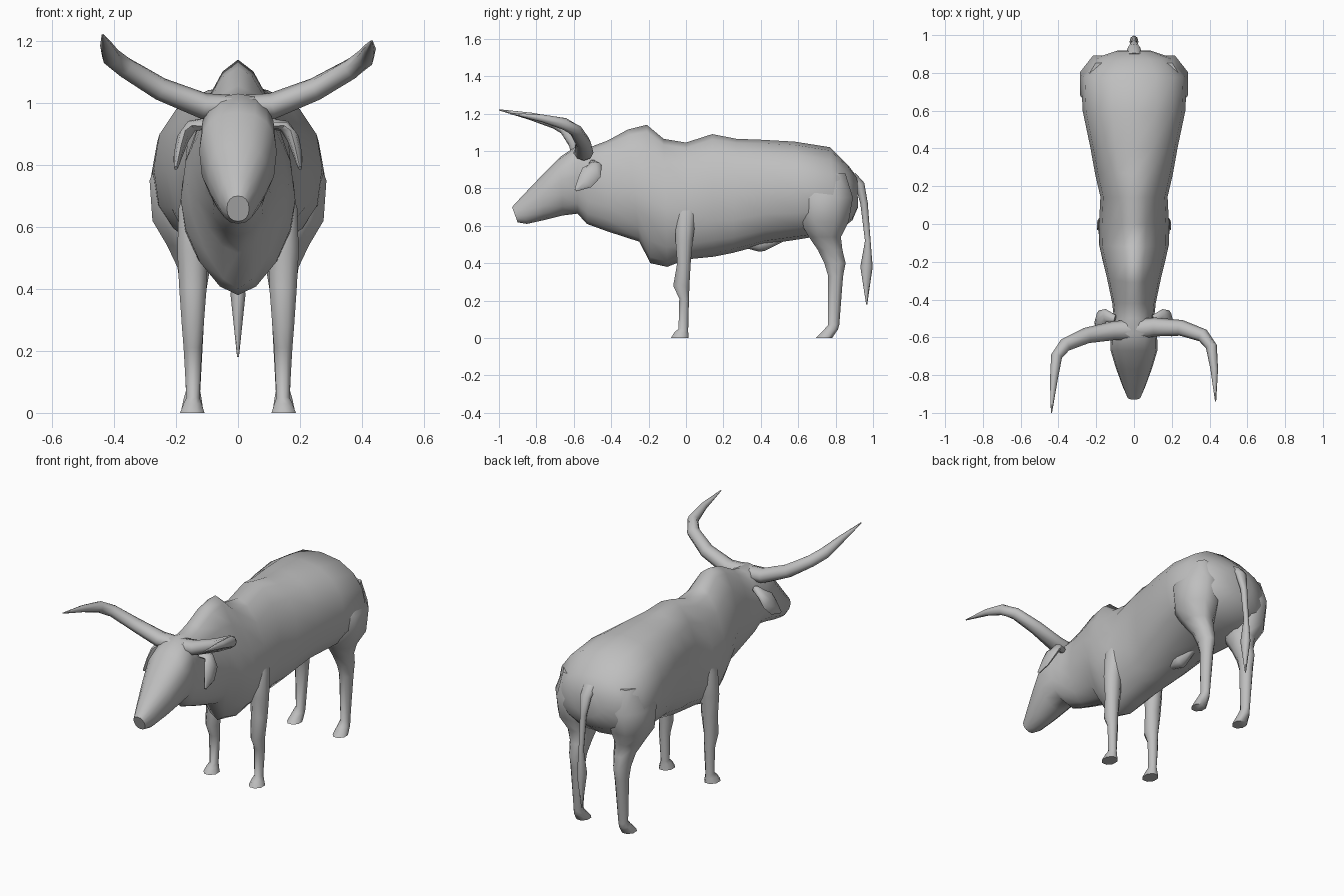
import bpy, bmesh, math
from mathutils import Vector

hide = bpy.data.materials.new("grey_hide")
hide.diffuse_color = (0.52, 0.52, 0.52, 1)


def spow(v, e):
    return math.copysign(abs(v) ** e, v)


def loft(name, rings, angle=60):
    """Skin a list of equal-length rings and cap both ends."""
    bm = bmesh.new()
    rows = [[bm.verts.new(p) for p in r] for r in rings]
    n = len(rows[0])
    for a, b in zip(rows, rows[1:]):
        for i in range(n):
            j = (i + 1) % n
            bm.faces.new((a[i], a[j], b[j], b[i]))
    bm.faces.new(rows[0])
    bm.faces.new(rows[-1])
    bmesh.ops.recalc_face_normals(bm, faces=bm.faces)
    me = bpy.data.meshes.new(name)
    bm.to_mesh(me)
    bm.free()
    ob = bpy.data.objects.new(name, me)
    bpy.context.collection.objects.link(ob)
    me.materials.append(hide)
    bpy.ops.object.select_all(action='DESELECT')
    ob.select_set(True)
    bpy.context.view_layer.objects.active = ob
    bpy.ops.object.shade_smooth_by_angle(angle=math.radians(angle))
    return ob


def trunk_ring(yt, zt, yb, zb, w, m, et, eb, n=16):
    """Upright ring from a top point to a bottom point, widest at fraction m."""
    pts = []
    for i in range(n):
        a = 2 * math.pi * i / n
        c, s = math.cos(a), math.sin(a)
        e = et if s > 0 else eb
        t = m + (1 - m) * spow(s, e) if s > 0 else m + m * spow(s, e)
        pts.append((w * spow(c, e), yb + (yt - yb) * t, zb + (zt - zb) * t))
    return pts


def flat_ring(s, z, y0, y1, x0, x1, n=8):
    """Level ring for legs, filling a y and x range on side s."""
    return [(s * ((x0 + x1) / 2 + (x1 - x0) / 2 * math.cos(a)),
             (y0 + y1) / 2 + (y1 - y0) / 2 * math.sin(a), z)
            for a in (2 * math.pi * (i + .5) / n for i in range(n))]


def tube(name, path, radii, up, n=8):
    """Tapered tube; radii are (sideways, along up) at each path point."""
    pts = [Vector(p) for p in path]
    rings = []
    for i, p in enumerate(pts):
        d = (pts[min(i + 1, len(pts) - 1)] - pts[max(i - 1, 0)]).normalized()
        side = d.cross(Vector(up)).normalized()
        top = side.cross(d)
        ra, rb = radii[i]
        rings.append([p + side * ra * math.cos(2 * math.pi * k / n)
                      + top * rb * math.sin(2 * math.pi * k / n) for k in range(n)])
    return loft(name, rings)


# Trunk, neck and head: top y z, bottom y z, half width, widest at, top/bottom roundness
trunk = [
    (.915, .86, .92, .70, .09, .5, 1, 1),
    (.87, .92, .89, .63, .20, .5, .9, .9),
    (.77, 1.02, .80, .56, .28, .45, .9, .8),
    (.58, 1.05, .62, .53, .272, .5, .9, .8),
    (.40, 1.06, .42, .50, .232, .5, .9, .9),
    (.27, 1.065, .25, .455, .205, .5, .95, .9),
    (.14, 1.09, .15, .435, .178, .5, 1.1, .9),
    (.00, 1.045, .00, .42, .185, .42, 1.1, 1.0),
    (-.12, 1.065, -.10, .38, .185, .45, 1.15, 1.2),
    (-.21, 1.14, -.19, .40, .165, .45, 1.25, 1.3),
    (-.31, 1.115, -.25, .515, .145, .45, 1.2, 1.1),
    (-.42, 1.055, -.42, .57, .115, .45, 1.0, 1.0),
    (-.50, 1.025, -.53, .61, .105, .5, .9, .9),
    (-.58, 1.03, -.58, .665, .122, .55, .8, .9),
    (-.67, .97, -.66, .655, .125, .6, .85, .9),
    (-.77, .87, -.76, .63, .095, .55, .9, .9),
    (-.87, .765, -.85, .61, .06, .5, .9, .9),
    (-.93, .70, -.90, .618, .036, .5, .9, .9),
]
loft("trunk_and_head", [trunk_ring(*r) for r in trunk])

# Belly sheath
loft("belly_sheath", [trunk_ring(*r, n=8) for r in [
    (.32, .55, .32, .48, .03, .5, 1, 1),
    (.39, .56, .39, .462, .045, .5, 1, 1),
    (.42, .56, .42, .465, .04, .5, 1, 1),
    (.52, .57, .52, .515, .02, .5, 1, 1)]])

# Legs: z, back and front range, inner and outer range
front_leg = [(.76, -.03, .06, .12, .16), (.66, -.06, .06, .10, .195),
             (.52, -.06, .04, .095, .20), (.40, -.05, .028, .098, .193),
             (.28, -.072, .022, .108, .184), (.21, -.038, .018, .114, .178),
             (.05, -.042, .014, .122, .168), (.03, -.065, .015, .115, .178),
             (0, -.085, .017, .105, .19)]
hind_leg = [(.88, .66, .86, .12, .24), (.75, .58, .905, .04, .295),
            (.62, .60, .88, .05, .285), (.54, .65, .835, .07, .235),
            (.47, .70, .842, .085, .20), (.40, .735, .858, .098, .188),
            (.33, .757, .843, .105, .182), (.07, .757, .822, .12, .17),
            (.045, .735, .815, .115, .178), (0, .69, .785, .108, .188)]
for side, s in (("right", 1), ("left", -1)):
    loft("front_leg_" + side, [flat_ring(s, *r) for r in front_leg])
    loft("hind_leg_" + side, [flat_ring(s, *r) for r in hind_leg])

    # Drooping ears
    tube("ear_" + side,
         [(s * .10, -.50, .935), (s * .15, -.485, .925), (s * .178, -.505, .885),
          (s * .192, -.54, .835), (s * .20, -.59, .79)],
         [(.02, .018), (.035, .02), (.055, .02), (.045, .015), (.008, .006)],
         (s, 0, .3))

# Horns, the left one reaching further forward
horn_radii = [(.055, .04), (.05, .042), (.042, .037), (.036, .034), (.03, .032), (.02, .02), (.003, .003)]
tube("horn_right", [(0, -.56, .985), (.11, -.545, .99), (.25, -.55, 1.045), (.365, -.59, 1.11),
                    (.41, -.65, 1.145), (.425, -.77, 1.175), (.432, -.94, 1.2)],
     horn_radii, (0, 0, 1))
tube("horn_left", [(0, -.56, .985), (-.11, -.565, .99), (-.25, -.59, 1.045), (-.365, -.64, 1.115),
                   (-.41, -.70, 1.15), (-.425, -.83, 1.185), (-.437, -1.0, 1.22)],
     horn_radii, (0, 0, 1))

# Tail with tuft
tube("tail", [(0, .89, .87), (0, .93, .82), (0, .952, .72), (0, .972, .52), (0, .965, .38), (0, .966, .18)],
     [(.04, .02), (.035, .025), (.018, .02), (.014, .015), (.024, .033), (.003, .003)], (0, 1, 0))
